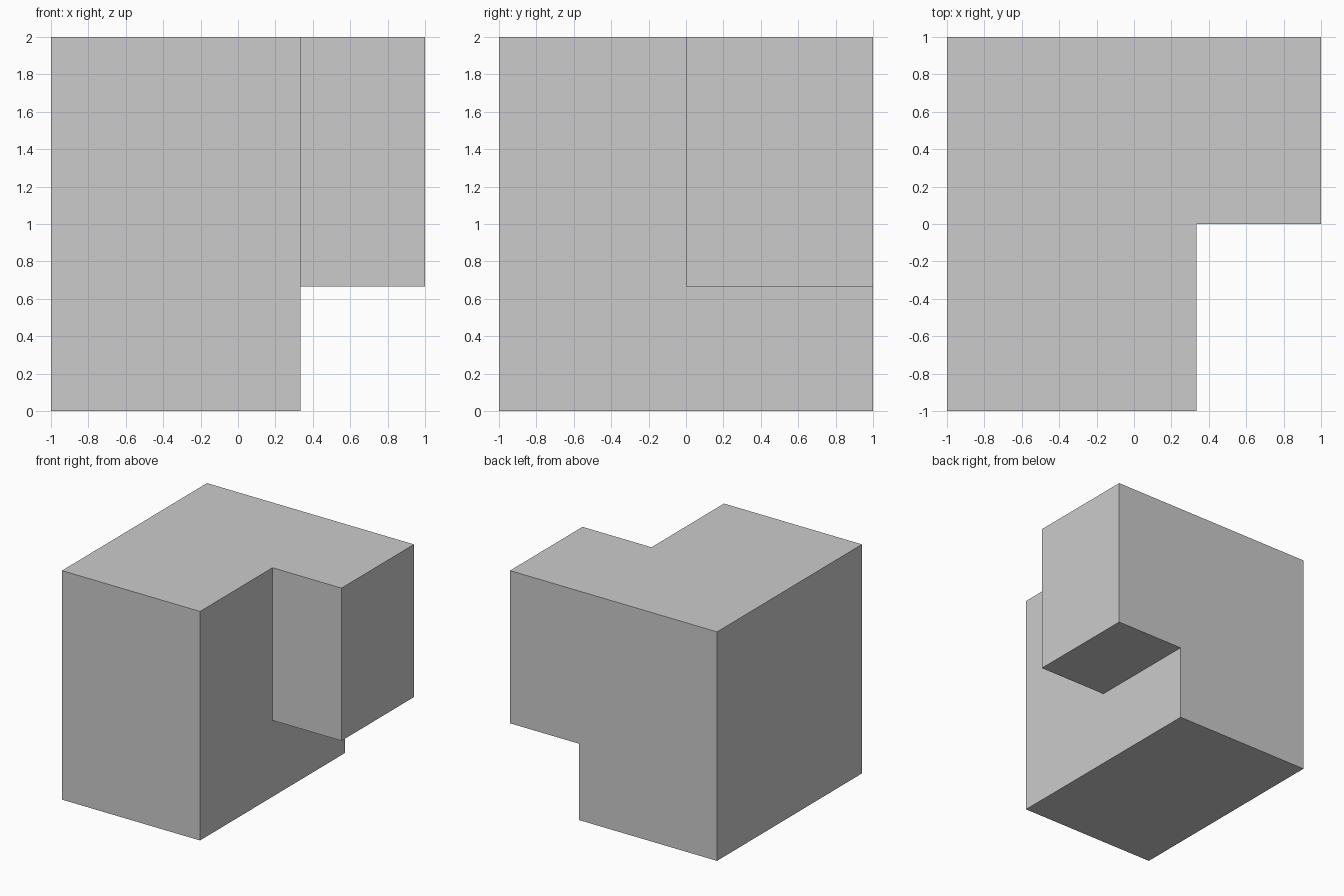
import bpy, bmesh, math
from mathutils import Vector

if "Cube" in bpy.data.objects:
    bpy.data.objects.remove(bpy.data.objects["Cube"])

NOTCH_X, NOTCH_Z = 1 / 3, 2 / 3


def extrude_forward(bm, faces, distance):
    """Extrude faces toward -y and return the new front faces."""
    geom = bmesh.ops.extrude_face_region(bm, geom=faces)["geom"]
    verts = [g for g in geom if isinstance(g, bmesh.types.BMVert)]
    bmesh.ops.translate(bm, verts=verts, vec=Vector((0, -distance, 0)))
    return [g for g in geom if isinstance(g, bmesh.types.BMFace)]


bm = bmesh.new()

# Back profile: full-height body plus a raised arm sharing an edge
body_pts = [(-1, 0), (NOTCH_X, 0), (NOTCH_X, NOTCH_Z), (NOTCH_X, 2), (-1, 2)]
body = [bm.verts.new((x, 1, z)) for x, z in body_pts]
arm = [bm.verts.new((1, 1, z)) for z in (NOTCH_Z, 2)]
back = [bm.faces.new(body), bm.faces.new([body[2], arm[0], arm[1], body[3]])]

# Rear half has body and arm, front half continues the body only
mid = extrude_forward(bm, back, 1)
body_face = min(mid, key=lambda f: f.calc_center_median().x)
extrude_forward(bm, [body_face], 1)

# Merge coplanar faces into clean flat sides
bmesh.ops.recalc_face_normals(bm, faces=bm.faces[:])
bmesh.ops.dissolve_limit(bm, angle_limit=math.radians(1),
                         verts=bm.verts[:], edges=bm.edges[:])

mesh = bpy.data.meshes.new("notched_block")
bm.to_mesh(mesh)
bm.free()
bpy.context.collection.objects.link(bpy.data.objects.new("notched_block", mesh))
